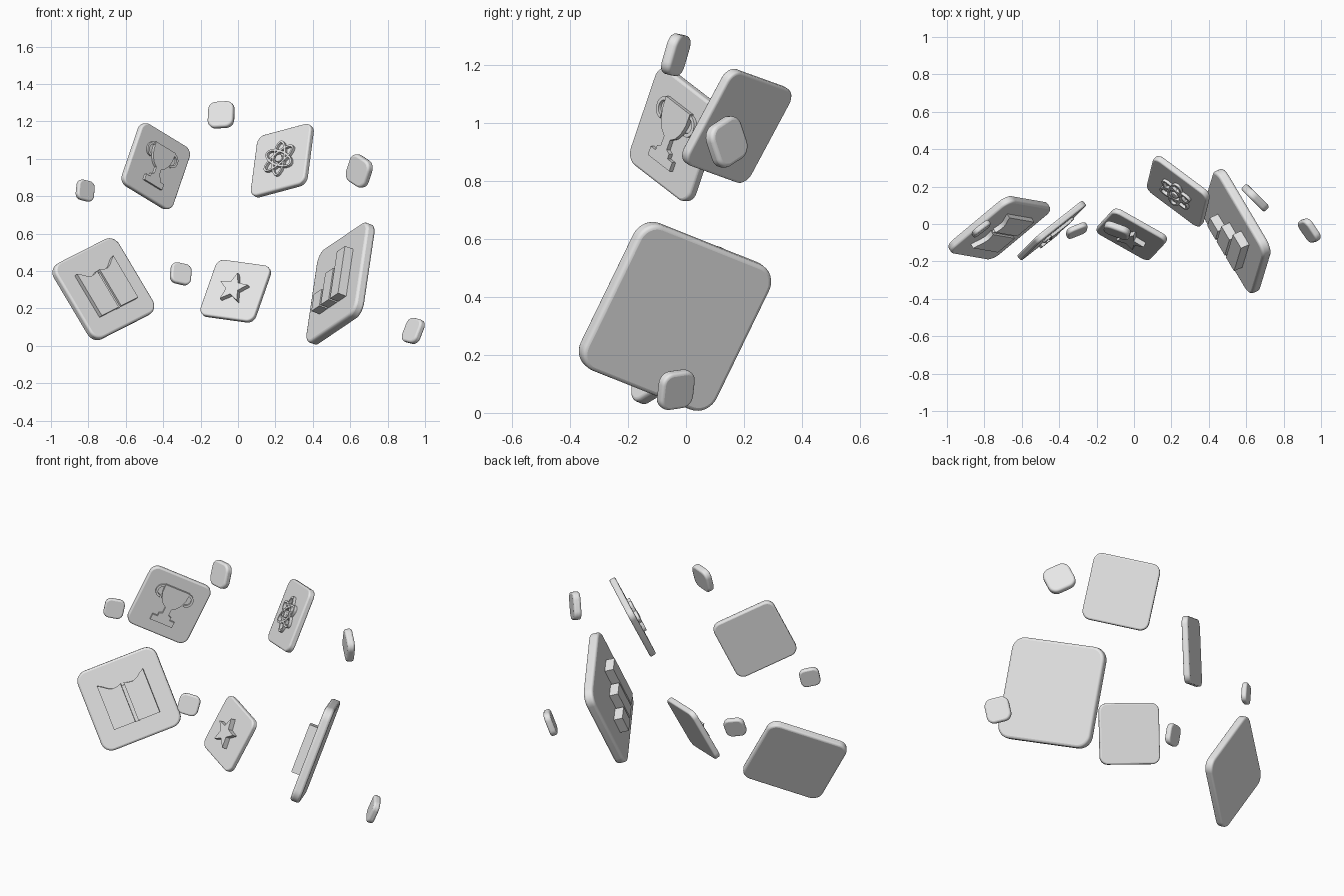
import bpy, bmesh, math
from mathutils import Vector, Matrix

if "Cube" in bpy.data.objects:
    bpy.data.objects.remove(bpy.data.objects["Cube"])

grey = bpy.data.materials.new("light_grey")
grey.diffuse_color = (0.8, 0.8, 0.8, 1)
grey.use_nodes = True
grey.node_tree.nodes["Principled BSDF"].inputs["Base Color"].default_value = grey.diffuse_color


def frame(center, u, v):
    """Matrix whose x, y axes follow u, v (evenly squared up) and z is the face normal."""
    u, v = Vector(u).normalized(), Vector(v).normalized()
    n = u.cross(v).normalized()
    mid, dif = (u + v).normalized(), (u - v).normalized()
    u, v = (mid + dif).normalized(), (mid - dif).normalized()
    m = Matrix((u, v, n)).transposed().to_4x4()
    m.translation = Vector(center)
    return m


def prism(name, polys, z0, z1, mat, bevel=0.0, segments=3):
    """Extrude flat polygons (sharing corners where they touch) from z0 to z1."""
    bm = bmesh.new()
    for poly in polys:
        bm.faces.new([bm.verts.new((x, y, z0)) for x, y in poly])
    bmesh.ops.remove_doubles(bm, verts=bm.verts[:], dist=1e-5)
    res = bmesh.ops.extrude_face_region(bm, geom=bm.faces[:])
    for e in res["geom"]:
        if isinstance(e, bmesh.types.BMVert):
            e.co.z = z1
    bmesh.ops.recalc_face_normals(bm, faces=bm.faces[:])
    me = bpy.data.meshes.new(name)
    bm.to_mesh(me)
    bm.free()
    me.materials.append(grey)
    ob = bpy.data.objects.new(name, me)
    bpy.context.collection.objects.link(ob)
    ob.matrix_world = mat
    if bevel:
        mod = ob.modifiers.new("soft_edge", 'BEVEL')
        mod.width, mod.segments = bevel, segments
        mod.limit_method, mod.angle_limit = 'ANGLE', math.radians(40)
    return ob


def rounded_square(a, r, steps=8):
    pts = []
    for k, (sx, sy) in enumerate(((1, 1), (-1, 1), (-1, -1), (1, -1))):
        for i in range(steps + 1):
            t = math.pi / 2 * (k + i / steps)
            pts.append((sx * (a - r) + r * math.cos(t), sy * (a - r) + r * math.sin(t)))
    return pts


def band(cx, cy, rx, ry, w, t0, t1, turn=0.0, steps=32):
    """Flat elliptical strip of width w as a list of quads."""
    def p(t, d):
        x, y = (rx + d) * math.cos(t), (ry + d) * math.sin(t)
        c, s = math.cos(turn), math.sin(turn)
        return (cx + c * x - s * y, cy + s * x + c * y)
    ts = [t0 + (t1 - t0) * i / steps for i in range(steps + 1)]
    return [[p(a, -w / 2), p(a, w / 2), p(b, w / 2), p(b, -w / 2)] for a, b in zip(ts, ts[1:])]


def scaled(pts, a):
    return [(x * a, y * a) for x, y in pts]


def tile(name, center, u, v, a, t, corner, bevel):
    m = frame(center, u, v)
    prism(name, [rounded_square(a, corner * a)], -t / 2, t / 2, m, bevel)
    return m


# Large tiles: centre, right axis, up axis, half side
TILES = {
    "book":   ((-0.72, -0.02, 0.303), (1, 0.83, 0.5), (-0.18, 0.03, 0.30), 0.234),
    "trophy": ((-0.44, -0.035, 0.96), (0.216, 0.17, -0.139), (0.09, 0.09, 0.28), 0.184),
    "atom":   ((0.237, 0.175, 0.99), (0.225, -0.168, 0.06), (0.035, 0.145, 0.27), 0.185),
    "star":   ((-0.012, -0.055, 0.292), (0.235, -0.134, -0.035), (0.08, 0.09, 0.235), 0.167),
    "chart":  ((0.548, -0.038, 0.333), (0.2, -0.34, 0.133), (0.053, 0.18, 0.365), 0.28),
}
M = {}
for key, (c, u, v, a) in TILES.items():
    M[key] = tile(key + "_tile", c, u, v, a, 0.196 * a, 0.26, 0.05 * a)

# Small rounded chips
CHIPS = (
    ((-0.09, -0.035, 1.235), (0.93, -0.34, 0.05), (0.03, 0.28, 0.95), 0.072),
    ((-0.817, -0.025, 0.83), (0.77, 0.58, -0.20), (0.10, 0.22, 0.95), 0.055),
    ((-0.306, -0.035, 0.385), (0.90, 0.36, -0.2), (0.09, 0.35, 0.93), 0.058),
    ((0.648, 0.14, 0.935), (0.64, -0.64, -0.42), (0.30, -0.30, 0.90), 0.078),
    ((0.937, -0.035, 0.08), (0.53, -0.79, -0.12), (0.35, 0.10, 0.90), 0.068),
)
for i, (c, u, v, a) in enumerate(CHIPS):
    tile("chip_%d" % (i + 1), c, u, v, a, 0.55 * a, 0.6, 0.16 * a)

# Open book: two pages with wavy tops on either side of the spine
a = TILES["book"][3]
for side, name in ((-1, "book_page_left"), (1, "book_page_right")):
    page = [(0.04, -0.55), (0.58, -0.55), (0.58, 0.56), (0.48, 0.50),
            (0.36, 0.41), (0.26, 0.37), (0.14, 0.38), (0.04, 0.42)]
    prism(name, [scaled([(side * x, y) for x, y in page], a)], 0, 0.050, M["book"])
prism("book_spine", [scaled([(-0.06, -0.56), (0.06, -0.56), (0.06, 0.36), (-0.06, 0.36)], a)],
      0, 0.036, M["book"])

# Trophy: mirrored cup outline and a curved handle on each side
a = TILES["trophy"][3]
half = [(0.40, 0.60), (0.39, 0.35), (0.33, 0.15), (0.22, 0.0), (0.10, -0.08), (0.10, -0.28),
        (0.20, -0.32), (0.20, -0.42), (0.36, -0.42), (0.36, -0.60)]
cup = half + [(-x, y) for x, y in reversed(half)]
prism("trophy_cup", [scaled(cup, a)], 0, 0.034, M["trophy"])
for side, name in ((-1, "trophy_handle_left"), (1, "trophy_handle_right")):
    mid = 0 if side > 0 else math.pi
    prism(name, band(side * 0.40 * a, 0.36 * a, 0.17 * a, 0.18 * a, 0.07 * a,
                     mid - 1.6, mid + 1.6, steps=14), 0, 0.030, M["trophy"])

# Atom: three elliptical orbits and a nucleus
a = TILES["atom"][3]
for i in range(3):
    prism("atom_orbit_%d" % (i + 1),
          band(0, 0, 0.54 * a, 0.21 * a, 0.065 * a, 0, 2 * math.pi,
               math.radians(90 + 60 * i)), 0, 0.034 + 0.0006 * i, M["atom"])
prism("atom_nucleus", [[(0.12 * a * math.cos(k * math.pi / 12), 0.12 * a * math.sin(k * math.pi / 12))
                        for k in range(24)]], 0, 0.038, M["atom"], 0.004)

# Star
a = TILES["star"][3]
star = []
for k in range(10):
    r = 0.53 if k % 2 == 0 else 0.23
    t = math.pi / 2 + k * math.pi / 5
    star.append((r * math.cos(t), r * math.sin(t)))
prism("star_emblem", [scaled(star, a)], 0, 0.046, M["star"])

# Bar chart: three rising bars
a = TILES["chart"][3]
for i, top in enumerate((-0.14, 0.18, 0.51)):
    x0 = -0.52 + 0.37 * i
    bar = [(x0, -0.5), (x0 + 0.32, -0.5), (x0 + 0.32, top), (x0, top)]
    prism("chart_bar_%d" % (i + 1), [scaled(bar, a)], 0, 0.078, M["chart"])

# Smooth the rounded parts, keep edges sharp
bpy.context.view_layer.update()
for ob in bpy.context.collection.objects:
    ob.select_set(True)
    bpy.context.view_layer.objects.active = ob
bpy.ops.object.shade_smooth_by_angle(angle=math.radians(35))
